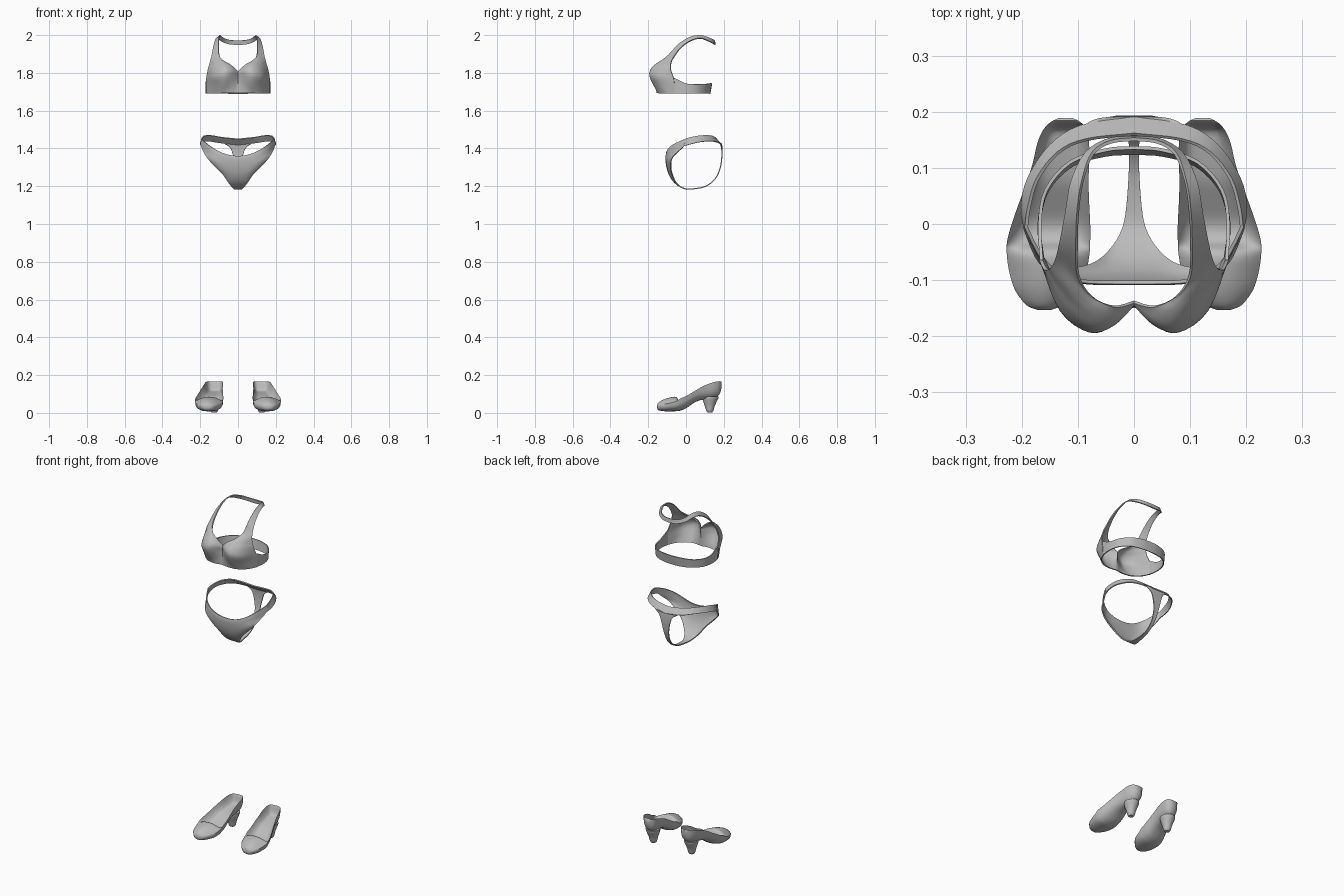
import bpy
import bmesh
import math
from mathutils import Vector

cube = bpy.data.objects.get("Cube")
if cube:
    bpy.data.objects.remove(cube, do_unlink=True)

grey = bpy.data.materials.new("plain grey")
grey.use_nodes = True
grey.diffuse_color = (0.5, 0.5, 0.5, 1)
shader = next(n for n in grey.node_tree.nodes if n.type == "BSDF_PRINCIPLED")
shader.inputs["Base Color"].default_value = grey.diffuse_color


def smooth_path(points, steps):
    """Catmull-Rom curve through the points."""
    pts = [Vector(p) for p in points]
    pts = [2 * pts[0] - pts[1]] + pts + [2 * pts[-1] - pts[-2]]
    out = []
    for a, b, c, d in zip(pts, pts[1:], pts[2:], pts[3:]):
        for i in range(steps):
            t = i / steps
            out.append(0.5 * (2 * b + (c - a) * t
                              + (2 * a - 5 * b + 4 * c - d) * t ** 2
                              + (3 * b - a - 3 * c + d) * t ** 3))
    return out + [pts[-2]]


def between(start, end, count):
    """Evenly spaced points on a straight line."""
    start, end = Vector(start), Vector(end)
    return [start.lerp(end, i / (count - 1)) for i in range(count)]


def skin(name, rows, closed=False):
    """Join rows of points into a sheet, or a capped tube when closed."""
    bm = bmesh.new()
    grid = [[bm.verts.new(p) for p in row] for row in rows]
    for low, high in zip(grid, grid[1:]):
        count = len(low)
        for i in range(count if closed else count - 1):
            j = (i + 1) % count
            bm.faces.new((low[i], low[j], high[j], high[i]))
    if closed:
        bm.faces.new(grid[0])
        bm.faces.new(grid[-1])
    bmesh.ops.recalc_face_normals(bm, faces=bm.faces)
    mesh = bpy.data.meshes.new(name)
    bm.to_mesh(mesh)
    bm.free()
    mesh.materials.append(grey)
    obj = bpy.data.objects.new(name, mesh)
    bpy.context.collection.objects.link(obj)
    return obj


def finish(obj, merge=True, thickness=0):
    """Mirror across x, thicken cloth, then smooth with sharp rims."""
    mirror = obj.modifiers.new("mirror", "MIRROR")
    mirror.use_mirror_merge = merge
    if thickness:
        solid = obj.modifiers.new("cloth", "SOLIDIFY")
        solid.thickness = thickness
        solid.offset = 0
    bpy.ops.object.select_all(action="DESELECT")
    obj.select_set(True)
    bpy.context.view_layer.objects.active = obj
    for modifier in list(obj.modifiers):
        bpy.ops.object.modifier_apply(modifier=modifier.name)
    bpy.ops.object.shade_smooth_by_angle(angle=math.radians(50))


def cloth(name, rows, across=4, along=4):
    """Smooth sheet through control rows, mirrored and thickened."""
    rows = [smooth_path(row, across) for row in rows]
    columns = [smooth_path(column, along) for column in zip(*rows)]
    finish(skin(name, columns), thickness=0.006)


# Halter top: cup rows run from the centre to the armhole
cups = [
    [(0, -.146, 1.695), (.05, -.152, 1.695), (.1, -.138, 1.693), (.14, -.104, 1.692), (.163, -.06, 1.692)],
    [(0, -.145, 1.735), (.04, -.162, 1.735), (.08, -.168, 1.735), (.13, -.133, 1.735), (.167, -.06, 1.735)],
    [(0, -.141, 1.78), (.04, -.178, 1.785), (.08, -.19, 1.785), (.13, -.153, 1.78), (.165, -.066, 1.775)],
    [(0, -.139, 1.803), (.035, -.173, 1.817), (.075, -.182, 1.82), (.12, -.15, 1.82), (.158, -.08, 1.815)],
    [(.035, -.147, 1.838), (.06, -.155, 1.846), (.087, -.152, 1.848), (.12, -.127, 1.844), (.151, -.08, 1.84)],
    [(.075, -.129, 1.862), (.093, -.125, 1.867), (.112, -.114, 1.867), (.13, -.098, 1.864), (.146, -.077, 1.86)],
]
# Strap pairs: neck edge, shoulder edge, up and around the nape
strap = [
    ((.099, -.093, 1.893), (.139, -.062, 1.887)),
    ((.102, -.04, 1.95), (.131, -.03, 1.93)),
    ((.1, .02, 1.988), (.121, .02, 1.967)),
    ((.092, .075, 1.998), (.111, .075, 1.983)),
    ((.074, .125, 1.984), (.086, .125, 1.965)),
    ((.042, .146, 1.974), (.046, .15, 1.952)),
    ((0, .151, 1.971), (0, .154, 1.948)),
]
cloth("halter_cups_and_strap", cups + [between(a, b, 5) for a, b in strap])

# Rib band: lower and upper edge from the armhole to the back
band_low = [(.163, -.061, 1.692), (.169, 0, 1.692), (.154, .06, 1.692),
            (.11, .105, 1.692), (.05, .123, 1.69), (0, .126, 1.69)]
band_high = [(.165, -.064, 1.775), (.168, 0, 1.744), (.157, .06, 1.74),
             (.114, .11, 1.742), (.05, .132, 1.745), (0, .136, 1.745)]
cloth("rib_band", [band_low, band_high])

# Brief: ribbon from the front waist under the crotch and up the back
# (centre y, centre z, half width, edge shift in y, edge shift in z)
ribbon = [
    (-.104, 1.36, .193, .1, .09), (-.106, 1.345, .193, .095, .067),
    (-.104, 1.32, .167, .036, .037), (-.098, 1.29, .125, .018, .02),
    (-.085, 1.255, .08, .012, .01), (-.06, 1.22, .05, .007, 0),
    (-.02, 1.192, .026, 0, 0), (.02, 1.185, .015, 0, 0),
    (.1, 1.198, .009, 0, 0), (.155, 1.24, .01, 0, 0),
    (.182, 1.3, .015, 0, 0), (.19, 1.36, .026, 0, 0),
    (.19, 1.4, .042, -.002, .004), (.188, 1.422, .08, -.009, .01),
]
panel = []
for y, z, width, dy, dz in ribbon:
    sides = [i / 8 for i in range(9)]
    panel.append([(width * s, y + dy * s ** 5, z + dz * s ** 2) for s in sides])
cloth("brief_panel", panel, across=2)

# Hip band: upper and lower edge from the hip to the back
hip_high = [(.192, -.006, 1.45), (.187, .03, 1.46), (.172, .08, 1.468),
            (.135, .127, 1.468), (.085, .15, 1.459), (0, .16, 1.45)]
hip_low = [(.193, -.012, 1.412), (.199, .03, 1.424), (.188, .08, 1.435),
           (.15, .138, 1.438), (.095, .174, 1.43), (0, .189, 1.42)]
cloth("hip_band", [hip_high, hip_low])


# Shoes: sections from toe to heel
# (y, centre x, half width, sole z, rim z) with the top or insole z
def shoe_section(y, x, width, sole, rim, inner, power):
    ring = []
    for i in range(13):
        a = math.pi * i / 12
        across = math.copysign(abs(math.cos(a)) ** 0.85, math.cos(a))
        ring.append(Vector((x + width * across, y,
                            rim - (rim - sole) * math.sin(a) ** 0.75)))
    for i in range(11):
        u = -0.94 + 1.88 * i / 10
        rise = 1 - abs(u) ** power
        ring.append(Vector((x + width * u, y, rim + (inner - rim) * rise)))
    return ring


toe = [
    (-.153, .16, .012, .024, .035, .041), (-.145, .16, .031, .014, .04, .055),
    (-.118, .158, .054, .009, .045, .071), (-.082, .154, .069, .008, .052, .082),
    (-.05, .153, .074, .009, .062, .083),
]
opening = [
    (-.03, .152, .074, .012, .076, .05), (0, .148, .07, .024, .089, .045),
    (.04, .142, .062, .052, .112, .067), (.075, .136, .055, .067, .133, .088),
    (.11, .13, .05, .073, .15, .1), (.145, .126, .046, .08, .162, .11),
    (.169, .123, .038, .09, .167, .12), (.182, .122, .026, .11, .167, .164),
    (.189, .122, .012, .135, .163, .164),
]
sections = [shoe_section(*s, 2) for s in toe] + [shoe_section(*s, 6) for s in opening]
rings = list(zip(*[smooth_path(column, 3) for column in zip(*sections)]))
finish(skin("shoes", rings, closed=True), merge=False)

# Shoe heels: tapered posts (z, centre y, radius x, radius y)
posts = [(.003, .126, .014, .013), (.012, .126, .02, .019), (.035, .126, .025, .026),
         (.06, .127, .033, .036), (.075, .129, .038, .041), (.087, .131, .039, .042)]
rings = []
for z, y, rx, ry in smooth_path(posts, 3):
    angles = [math.tau * i / 20 for i in range(20)]
    rings.append([(.126 + rx * math.cos(a), y + ry * math.sin(a), z) for a in angles])
finish(skin("shoe_heels", rings, closed=True), merge=False)
